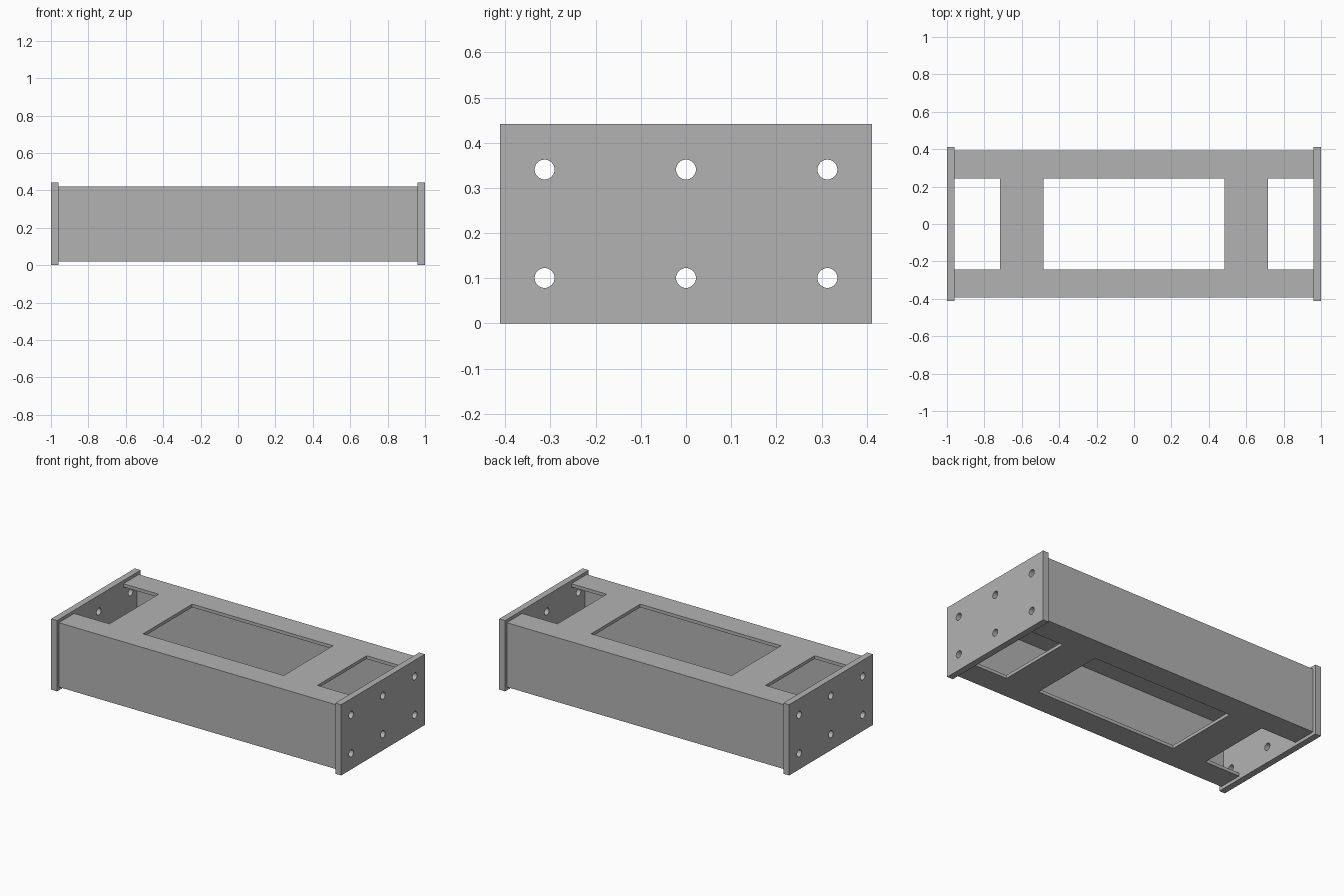
import bpy
import math

cube = bpy.data.objects.get("Cube")
if cube:
    bpy.data.objects.remove(cube, do_unlink=True)

# Overall sizes
PLATE_W, PLATE_H, PLATE_T = 0.824, 0.441, 0.04
TUBE_W, TUBE_H, WALL = 0.788, 0.401, 0.02
TUBE_L = 2 - 2 * PLATE_T
MID_Z = PLATE_H / 2
OPEN_W = 0.484

steel = bpy.data.materials.new("grey steel")
steel.use_nodes = True
GREY = (0.45, 0.45, 0.45, 1)
steel.diffuse_color = GREY
steel.node_tree.nodes["Principled BSDF"].inputs["Base Color"].default_value = GREY


def box(name, size, loc):
    bpy.ops.mesh.primitive_cube_add(size=1, location=loc)
    ob = bpy.context.object
    ob.name = name
    ob.scale = size
    bpy.ops.object.transform_apply(location=False, rotation=False, scale=True)
    ob.data.materials.append(steel)
    return ob


def cut(target, cutters):
    for c in cutters:
        c.hide_render = True
        mod = target.modifiers.new("cut", 'BOOLEAN')
        mod.operation = 'DIFFERENCE'
        mod.solver = 'EXACT'
        mod.object = c
    bpy.ops.object.select_all(action='DESELECT')
    bpy.context.view_layer.objects.active = target
    target.select_set(True)
    for mod in list(target.modifiers):
        bpy.ops.object.modifier_apply(modifier=mod.name)
    for c in cutters:
        bpy.data.objects.remove(c, do_unlink=True)
    bpy.ops.object.shade_smooth_by_angle(angle=math.radians(35))


# Hollow tube with open windows through top and bottom
tube = box("box_beam", (TUBE_L, TUBE_W, TUBE_H), (0, 0, MID_Z))
cutters = [
    box("bore", (3, TUBE_W - 2 * WALL, TUBE_H - 2 * WALL), (0, 0, MID_Z)),
    box("middle_window", (0.97, OPEN_W, 1), (0, 0, MID_Z)),
]
for side in (-1, 1):
    cutters.append(box("end_window", (0.4, OPEN_W, 1), (side * 0.917, 0, MID_Z)))
cut(tube, cutters)

# End plates, each with six bolt holes
for side, label in ((-1, "right"), (1, "left")):
    x = side * (1 - PLATE_T / 2)
    plate = box(label + "_end_plate", (PLATE_T, PLATE_W, PLATE_H), (x, 0, MID_Z))
    drills = []
    for y in (-0.313, 0, 0.313):
        for dz in (-0.12, 0.12):
            bpy.ops.mesh.primitive_cylinder_add(
                vertices=32, radius=0.022, depth=0.2,
                location=(x, y, MID_Z + dz), rotation=(0, math.pi / 2, 0))
            drill = bpy.context.object
            drill.data.materials.append(steel)
            drills.append(drill)
    cut(plate, drills)
